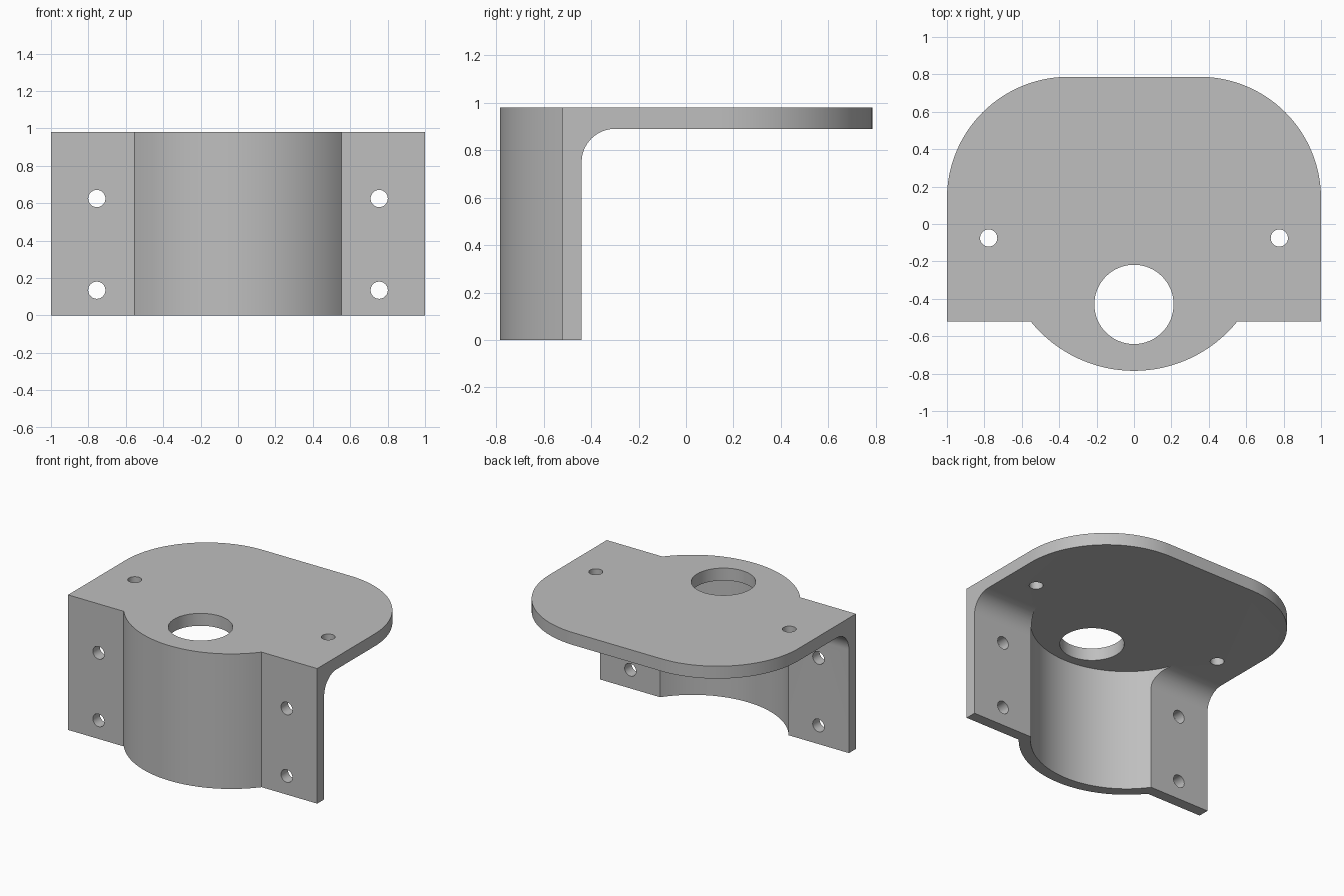
import bpy, bmesh, math
from mathutils import Vector

if "Cube" in bpy.data.objects:
    bpy.data.objects.remove(bpy.data.objects["Cube"], do_unlink=True)

HEIGHT, PLATE_BOTTOM = 0.98, 0.89
FRONT, WALL_BACK, BACK = -0.52, -0.44, 0.787
BARREL_Y, BARREL_R, POCKET_R = -0.075, 0.71, 0.632
CORNER_R, FILLET_R = 0.65, 0.14

# Single grey finish
grey = bpy.data.materials.new("plain grey")
grey.use_nodes = True
colour = (0.52, 0.52, 0.52, 1)
grey.diffuse_color = colour
grey.node_tree.nodes["Principled BSDF"].inputs["Base Color"].default_value = colour


def arc(cx, cy, r, start, end, steps):
    """Points along an arc, angles in degrees."""
    angles = [math.radians(start + (end - start) * i / steps) for i in range(steps + 1)]
    return [(cx + r * math.cos(a), cy + r * math.sin(a)) for a in angles]


def circle(cx, cy, r, steps=48):
    return arc(cx, cy, r, 0, 360, steps)[:-1]


def prism(name, points, low, high, axis="z"):
    """Extrude a 2D profile along an axis from low to high."""
    place = {"z": lambda u, v, w: (u, v, w),
             "x": lambda u, v, w: (w, u, v),
             "y": lambda u, v, w: (u, w, v)}[axis]
    bm = bmesh.new()
    face = bm.faces.new([bm.verts.new(place(u, v, low)) for u, v in points])
    move = Vector(place(0, 0, high - low))
    extruded = bmesh.ops.extrude_face_region(bm, geom=[face])
    moved = [g for g in extruded["geom"] if isinstance(g, bmesh.types.BMVert)]
    bmesh.ops.translate(bm, verts=moved, vec=move)
    bmesh.ops.recalc_face_normals(bm, faces=bm.faces)
    mesh = bpy.data.meshes.new(name)
    bm.to_mesh(mesh)
    bm.free()
    mesh.materials.append(grey)
    obj = bpy.data.objects.new(name, mesh)
    bpy.context.collection.objects.link(obj)
    return obj


def cut(target, cutter):
    """Subtract the cutter from the target, then discard the cutter."""
    cutter.hide_render = True
    bpy.context.view_layer.objects.active = target
    mod = target.modifiers.new("cut", "BOOLEAN")
    mod.operation, mod.solver, mod.object = "DIFFERENCE", "EXACT", cutter
    bpy.ops.object.modifier_apply(modifier=mod.name)
    bpy.data.objects.remove(cutter, do_unlink=True)


# Solid plan outline: flanges, bulging front barrel and rounded back corners
spread = math.degrees(math.acos((BARREL_Y - FRONT) / BARREL_R))
corner_x, corner_y = 1 - CORNER_R, BACK - CORNER_R
outline = [(-1, FRONT)]
outline += arc(0, BARREL_Y, BARREL_R, 270 - spread, 270 + spread, 48)
outline += [(1, FRONT)]
outline += arc(corner_x, corner_y, CORNER_R, 0, 90, 32)
outline += arc(-corner_x, corner_y, CORNER_R, 90, 180, 32)
bracket = prism("mounting_bracket", outline, 0, HEIGHT)

# Open space below the plate, with a fillet where it meets the wall
space = [(1.2, -0.2), (1.2, PLATE_BOTTOM)]
space += arc(WALL_BACK + FILLET_R, PLATE_BOTTOM - FILLET_R, FILLET_R, 90, 180, 16)
space += [(WALL_BACK, -0.2)]
cut(bracket, prism("underside_cutter", space, -1.2, 1.2, "x"))

# Hollow of the barrel
cut(bracket, prism("barrel_cutter", circle(0, BARREL_Y, POCKET_R, 128), -0.2, PLATE_BOTTOM))

# Large shaft hole and the screw holes
cut(bracket, prism("shaft_cutter", circle(0, -0.43, 0.212, 64), 0.8, 1.2))
for side in (-1, 1):
    cut(bracket, prism("plate_hole_cutter", circle(side * 0.777, BARREL_Y, 0.046, 32), 0.8, 1.2))
    for z in (0.135, 0.625):
        cut(bracket, prism("wall_hole_cutter", circle(side * 0.755, z, 0.046, 32), -0.7, -0.3, "y"))

# Smooth curved walls, keep edges sharp
bpy.ops.object.select_all(action="DESELECT")
bracket.select_set(True)
bpy.context.view_layer.objects.active = bracket
bpy.ops.object.shade_smooth_by_angle(angle=math.radians(25))
